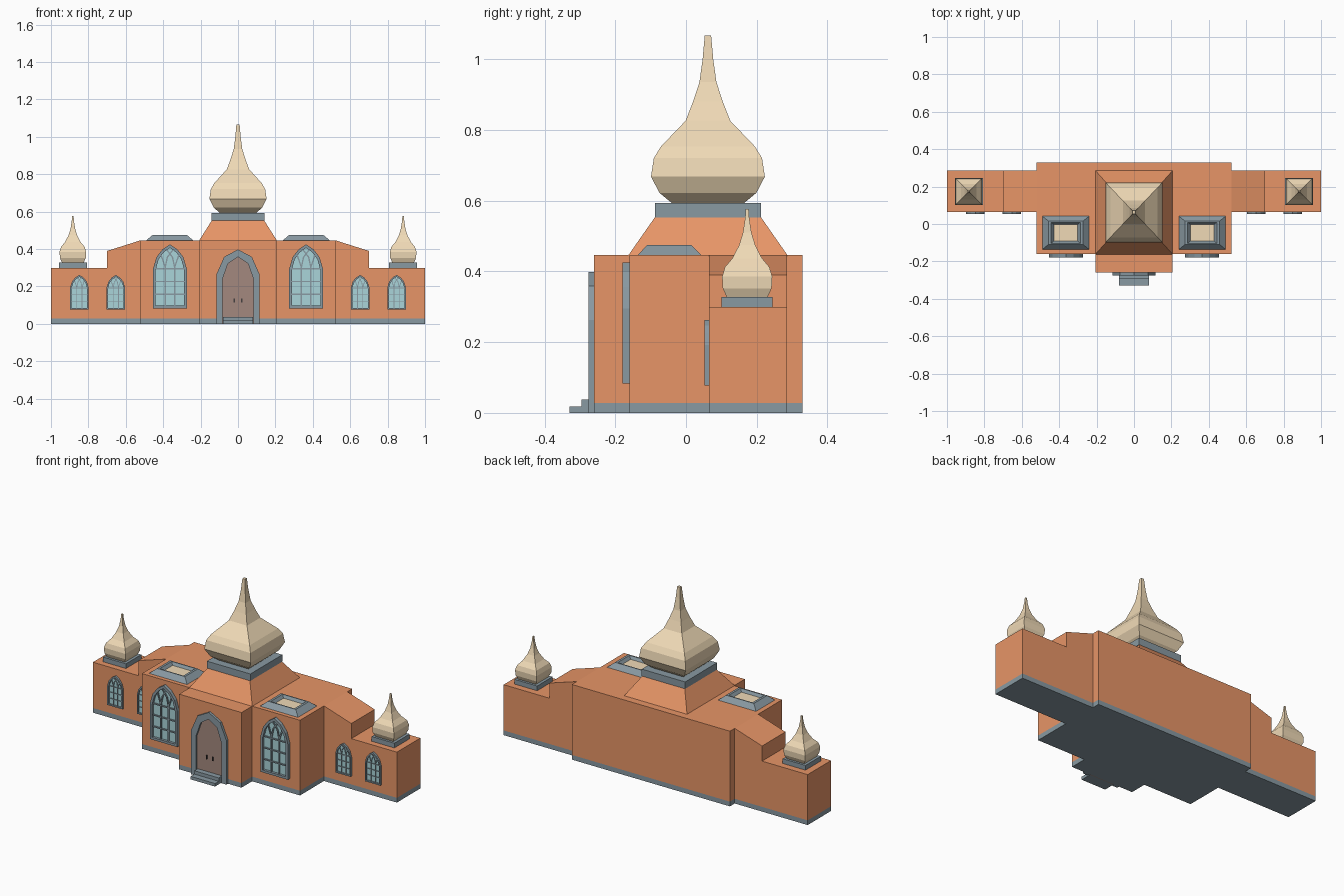
import bpy, bmesh
from mathutils import Vector

if "Cube" in bpy.data.objects:
    bpy.data.objects.remove(bpy.data.objects["Cube"])


def material(name, r, g, b):
    m = bpy.data.materials.new(name)
    m.diffuse_color = (r, g, b, 1)
    m.use_nodes = True
    m.node_tree.nodes["Principled BSDF"].inputs["Base Color"].default_value = m.diffuse_color
    return m


BRICK = material("terracotta", 0.80, 0.30, 0.135)
STONE = material("blue_grey_stone", 0.25, 0.32, 0.36)
CREAM = material("cream", 0.87, 0.70, 0.47)
GLASS = material("glass", 0.40, 0.66, 0.70)
DOOR = material("door_brown", 0.37, 0.25, 0.21)
DARK = material("dark_metal", 0.06, 0.05, 0.05)


def finish(bm, name, mat):
    bmesh.ops.recalc_face_normals(bm, faces=bm.faces)
    me = bpy.data.meshes.new(name)
    bm.to_mesh(me)
    bm.free()
    me.materials.append(mat)
    ob = bpy.data.objects.new(name, me)
    bpy.context.collection.objects.link(ob)
    return ob


def skin(bm, rings, caps=True):
    """Join equal-length rings of points into a skin."""
    vs = [[bm.verts.new(p) for p in r] for r in rings]
    n = len(vs[0])
    for a, b in zip(vs, vs[1:]):
        for i in range(n):
            j = (i + 1) % n
            bm.faces.new((a[i], a[j], b[j], b[i]))
    if caps:
        bm.faces.new(vs[0])
        bm.faces.new(vs[-1])


def prisms(name, polys, y0, y1, mat):
    """Front-view outlines (x, z) extruded along y."""
    bm = bmesh.new()
    for pts in polys:
        skin(bm, [[(x, y, z) for x, z in pts] for y in (y0, y1)])
    return finish(bm, name, mat)


def slab(name, pts, z0, z1, mat):
    """Plan outline (x, y) extruded upwards."""
    bm = bmesh.new()
    skin(bm, [[(x, y, z) for x, y in pts] for z in (z0, z1)])
    return finish(bm, name, mat)


def loft(name, cx, cy, rings, mat):
    """Stack of rectangles (half_x, half_y, z)."""
    bm = bmesh.new()
    skin(bm, [[(cx + sx * hx, cy + sy * hy, z)
               for sx, sy in ((-1, -1), (1, -1), (1, 1), (-1, 1))] for hx, hy, z in rings])
    return finish(bm, name, mat)


def rect(x0, x1, z0, z1):
    return [(x0, z0), (x1, z0), (x1, z1), (x0, z1)]


def bar(p, q, w):
    p, q = Vector(p), Vector(q)
    d = (q - p).normalized() * w / 2
    n = Vector((-d.y, d.x))
    return [tuple(v) for v in (p + n, p - n, q - n, q + n)]


def arch(cx, hw, z0, z1, half):
    """Pointed arch outline from a unit half profile ending at the apex."""
    right = [(cx + u * hw, z0 + v * (z1 - z0)) for u, v in half]
    left = [(2 * cx - x, z) for x, z in right[-2::-1]]
    return right + left


def mirrored(pts):
    return pts + [(-x, y) for x, y in reversed(pts)]


# Walls and stone plinth
core = [(0.205, -0.26), (0.205, -0.16), (0.52, -0.16), (0.52, 0.33)]
full = core[:3] + [(0.52, 0.065), (1, 0.065), (1, 0.285), (0.52, 0.285), (0.52, 0.33)]
slab("plinth", mirrored(full), 0, 0.028, STONE)
slab("main_walls", mirrored(core), 0.028, 0.447, BRICK)
wing = [(0.52, 0.028), (1, 0.028), (1, 0.3), (0.70, 0.3), (0.70, 0.39), (0.52, 0.447)]
for s, side in ((-1, "left"), (1, "right")):
    prisms(side + "_wing", [[(s * x, z) for x, z in wing]], 0.065, 0.285, BRICK)

# Central roof, collar and square onion dome
loft("central_roof", 0, 0.062, [(0.207, 0.224, 0.447), (0.14, 0.15, 0.553)], BRICK)
loft("dome_collar", 0, 0.062, [(0.143, 0.15, 0.553), (0.143, 0.15, 0.594)], STONE)
onion = [(0.103, 0.594), (0.137, 0.622), (0.161, 0.668), (0.153, 0.72), (0.133, 0.753),
         (0.063, 0.826), (0.042, 0.88), (0.024, 0.935), (0.015, 1.0), (0.009, 1.067)]
loft("main_dome", 0, 0.062, [(0.95 * h, h, z) for h, z in onion], CREAM)

# Small corner domes
small = [(0.058, 0.328), (0.069, 0.352), (0.071, 0.385), (0.063, 0.412), (0.042, 0.437),
         (0.023, 0.474), (0.012, 0.51), (0.006, 0.55), (0.004, 0.577)]
for s, side in ((-1, "left"), (1, "right")):
    loft(side + "_dome_base", s * 0.883, 0.173, [(0.075, 0.072, 0.3), (0.075, 0.072, 0.328)], STONE)
    loft(side + "_small_dome", s * 0.883, 0.173, [(h, h, z) for h, z in small], CREAM)

    # Roof lights with a sunken panel
    loft(side + "_skylight_frame", s * 0.365, -0.047,
         [(0.125, 0.089, 0.447), (0.092, 0.062, 0.475), (0.078, 0.056, 0.475),
          (0.064, 0.045, 0.458)], STONE)
    loft(side + "_skylight_panel", s * 0.365, -0.047,
         [(0.063, 0.044, 0.457), (0.063, 0.044, 0.460)], CREAM)

# Pointed windows: frame ring, glass and glazing bars
GOTHIC = [(1, 0), (1, 0.62), (0.8, 0.80), (0.45, 0.92), (0, 1)]


def window(name, cx, hw, z0, z1, wall, depth, t, w):
    outer = arch(cx, hw, z0, z1, GOTHIC)
    inner = arch(cx, hw - t, z0 + t, z1 - 1.3 * t, GOTHIC)
    bm = bmesh.new()
    y0, y1 = wall - depth, wall + 0.001
    loops = [[(x, y, z) for x, z in o] for o, y in
             ((outer, y1), (outer, y0), (inner, y0), (inner, y1))]
    skin(bm, loops + [loops[0]], caps=False)
    bmesh.ops.remove_doubles(bm, verts=bm.verts, dist=1e-6)
    finish(bm, name + "_frame", STONE)
    prisms(name + "_glass", [inner], wall - depth * 0.25, y1, GLASS)
    h, iw = z1 - z0, hw - t
    spring = z0 + 0.64 * h
    bars = [bar((cx - iw, z0 + f * h), (cx + iw, z0 + f * h), w) for f in (0.22, 0.42, 0.62)]
    for s in (-1, 1):
        x = cx + s * iw / 3
        bars.append(bar((x, z0 + t), (x, spring), w))
        bars.append(bar((x, spring), (cx + s * iw * 0.62, z0 + 0.83 * h), w))
        bars.append(bar((x, spring), (cx + s * iw * 0.18, z0 + 0.80 * h), w))
        bars.append(bar((cx + s * iw * 0.18, z0 + 0.80 * h), (cx - s * iw * 0.2, z0 + 0.91 * h), w))
    prisms(name + "_bars", bars, wall - depth * 0.6, wall - depth * 0.2, STONE)


for s, side in ((-1, "left"), (1, "right")):
    window(side + "_large_window", s * 0.364, 0.09, 0.083, 0.425, -0.16, 0.02, 0.014, 0.007)
    window(side + "_inner_window", s * 0.653, 0.05, 0.078, 0.262, 0.065, 0.012, 0.008, 0.004)
    window(side + "_outer_window", s * 0.848, 0.05, 0.078, 0.262, 0.065, 0.012, 0.008, 0.004)

# Entrance: arched surround, door, handles and steps
PORTAL = [(1, 0), (1, 0.66), (0.64, 0.90), (0, 1)]
outer = arch(0, 0.116, 0, 0.398, PORTAL)
inner = arch(0, 0.084, 0, 0.358, PORTAL)
prisms("door_surround", [outer + inner[::-1]], -0.275, -0.259, STONE)
prisms("door", [inner], -0.263, -0.259, DOOR)
prisms("door_handles", [rect(s * 0.02 - 0.003, s * 0.02 + 0.003, 0.113, 0.136) for s in (-1, 1)],
       -0.270, -0.262, DARK)
prisms("upper_step", [rect(-0.08, 0.08, 0, 0.038)], -0.295, -0.259, STONE)
prisms("lower_step", [rect(-0.08, 0.08, 0, 0.018)], -0.33, -0.295, STONE)
